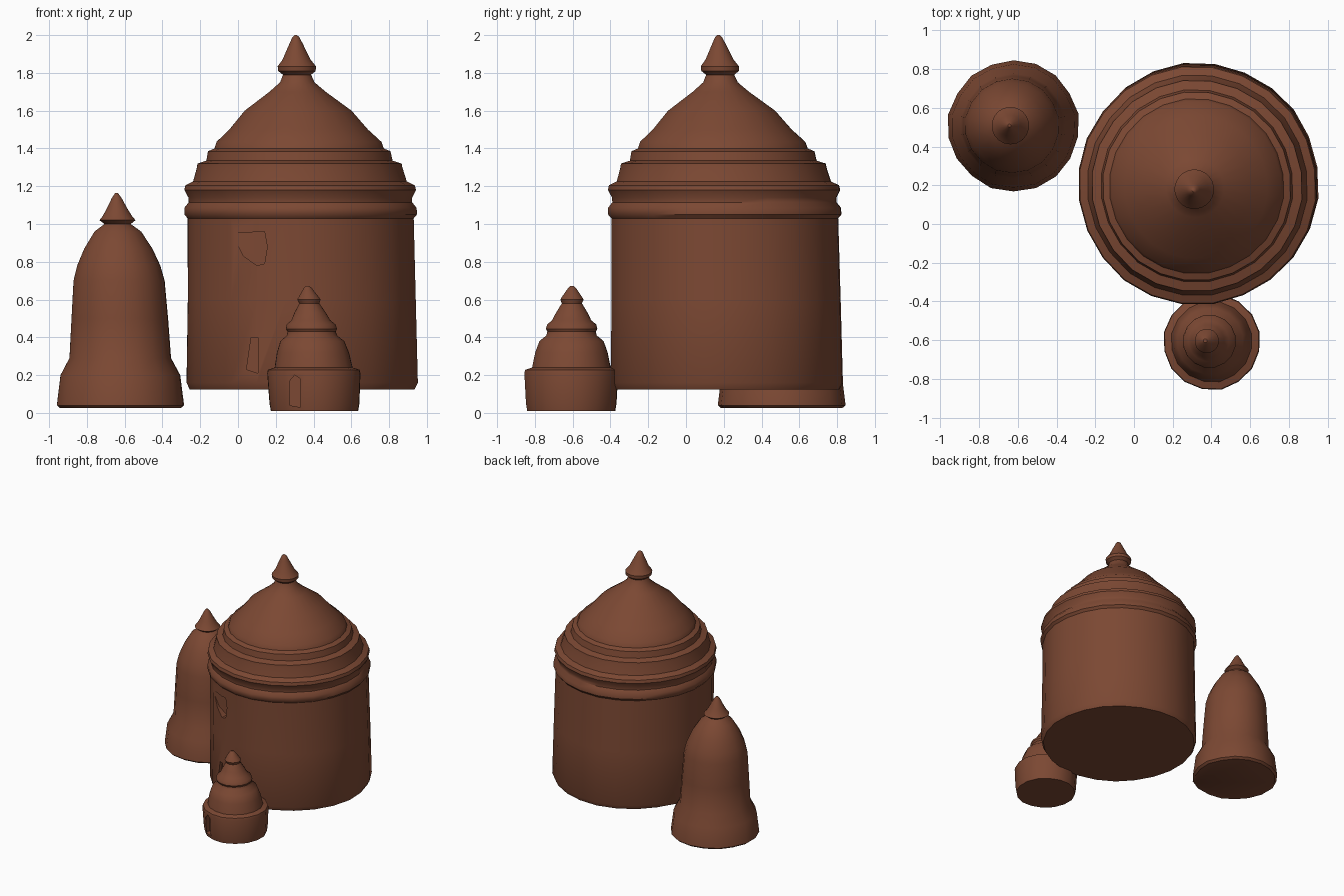
import bpy, bmesh, math, random
from mathutils import Vector

cube = bpy.data.objects.get("Cube")
if cube:
    bpy.data.objects.remove(cube)
random.seed(4)

clay = bpy.data.materials.new("brown clay")
clay.use_nodes = True
colour = (0.2, 0.065, 0.033, 1)
clay.diffuse_color = colour
clay.node_tree.nodes["Principled BSDF"].inputs["Base Color"].default_value = colour


def finish(name, bm):
    bmesh.ops.recalc_face_normals(bm, faces=bm.faces)
    mesh = bpy.data.meshes.new(name)
    bm.to_mesh(mesh)
    bm.free()
    obj = bpy.data.objects.new(name, mesh)
    bpy.context.collection.objects.link(obj)
    mesh.materials.append(clay)
    return obj


def activate(obj):
    bpy.ops.object.select_all(action='DESELECT')
    obj.select_set(True)
    bpy.context.view_layer.objects.active = obj


def lathe(name, base, tip, profile, sides, ripple):
    """Turn (radius, z) pairs around an axis that drifts from base to tip."""
    bm = bmesh.new()
    z0, z1 = profile[0][1], profile[-1][1]
    folds = [random.uniform(-ripple, ripple) for _ in range(sides)]
    rings = []
    for r, z in profile:
        t = ((z - z0) / (z1 - z0)) ** 2
        c = Vector(base).lerp(Vector(tip), t)
        ring = []
        for i in range(sides):
            a = math.tau * (i + 0.5) / sides
            rr = r * (1 + folds[i] * (1 - t))
            ring.append(bm.verts.new((c.x + rr * math.cos(a), c.y + rr * math.sin(a), z)))
        rings.append(ring)
    for low, high in zip(rings, rings[1:]):
        for i in range(sides):
            j = (i + 1) % sides
            bm.faces.new((low[i], low[j], high[j], high[i]))
    bm.faces.new(rings[0])
    bm.faces.new(rings[-1])
    return finish(name, bm)


def carve(obj, outline, front, back):
    """Cut a recess with an (x, z) outline into the front wall."""
    bm = bmesh.new()
    near = [bm.verts.new((x, front, z)) for x, z in outline]
    far = [bm.verts.new((x, back, z)) for x, z in outline]
    bm.faces.new(near)
    bm.faces.new(far)
    for i in range(len(outline)):
        j = (i + 1) % len(outline)
        bm.faces.new((near[i], near[j], far[j], far[i]))
    cutter = finish("cutter", bm)
    cutter.hide_render = True
    mod = obj.modifiers.new("recess", 'BOOLEAN')
    mod.operation = 'DIFFERENCE'
    mod.solver = 'EXACT'
    mod.object = cutter
    activate(obj)
    bpy.ops.object.modifier_apply(modifier=mod.name)
    bpy.data.objects.remove(cutter)


# Large hut: wall, double rim, stepped domed roof and finial
large = lathe("large_hut", (0.337, 0.215), (0.306, 0.172), [
    (0.6, 0.125), (0.617, 0.16), (0.608, 0.6), (0.603, 1.03), (0.62, 1.05), (0.62, 1.085),
    (0.596, 1.115), (0.597, 1.14), (0.618, 1.18), (0.612, 1.205), (0.57, 1.225),
    (0.548, 1.3), (0.545, 1.32), (0.497, 1.335), (0.487, 1.385), (0.452, 1.4),
    (0.44, 1.435), (0.37, 1.5), (0.285, 1.6), (0.15, 1.7), (0.092, 1.75),
    (0.075, 1.79), (0.1, 1.81), (0.102, 1.835), (0.075, 1.87), (0.033, 1.96),
    (0.018, 1.99), (0.006, 2.0)], 24, 0.008)

# Tall narrow hut: flared foot, bullet dome and finial
tall = lathe("tall_hut", (-0.622, 0.507), (-0.643, 0.508), [
    (0.32, 0.025), (0.338, 0.04), (0.318, 0.2), (0.27, 0.29), (0.257, 0.5),
    (0.243, 0.7), (0.222, 0.78), (0.182, 0.87), (0.125, 0.96), (0.07, 1.0),
    (0.097, 1.02), (0.08, 1.04), (0.056, 1.08), (0.025, 1.14), (0.008, 1.163)], 18, 0.015)

# Small hut: low wall, tiered roof and finial
small = lathe("small_hut", (0.405, -0.607), (0.368, -0.603), [
    (0.235, 0.01), (0.242, 0.05), (0.251, 0.21), (0.247, 0.228), (0.21, 0.24),
    (0.194, 0.32), (0.172, 0.38), (0.135, 0.41), (0.13, 0.43), (0.138, 0.445),
    (0.132, 0.468), (0.105, 0.49), (0.085, 0.53), (0.054, 0.58), (0.063, 0.6),
    (0.05, 0.62), (0.022, 0.66), (0.01, 0.672)], 16, 0.012)

# Openings
carve(large, [(-0.03, 0.95), (0.14, 0.96), (0.155, 0.88), (0.14, 0.79), (0.1, 0.78), (0.03, 0.83)],
      -0.7, -0.29)
carve(large, [(0.045, 0.23), (0.105, 0.21), (0.105, 0.4), (0.07, 0.4)], -0.7, -0.3)
carve(small, [(0.275, 0.04), (0.33, 0.03), (0.33, 0.18), (0.3, 0.2), (0.275, 0.17)], -0.95, -0.77)

# Soft shading with crisp rims
for hut in (large, tall, small):
    activate(hut)
    bpy.ops.object.shade_smooth_by_angle(angle=math.radians(40))
